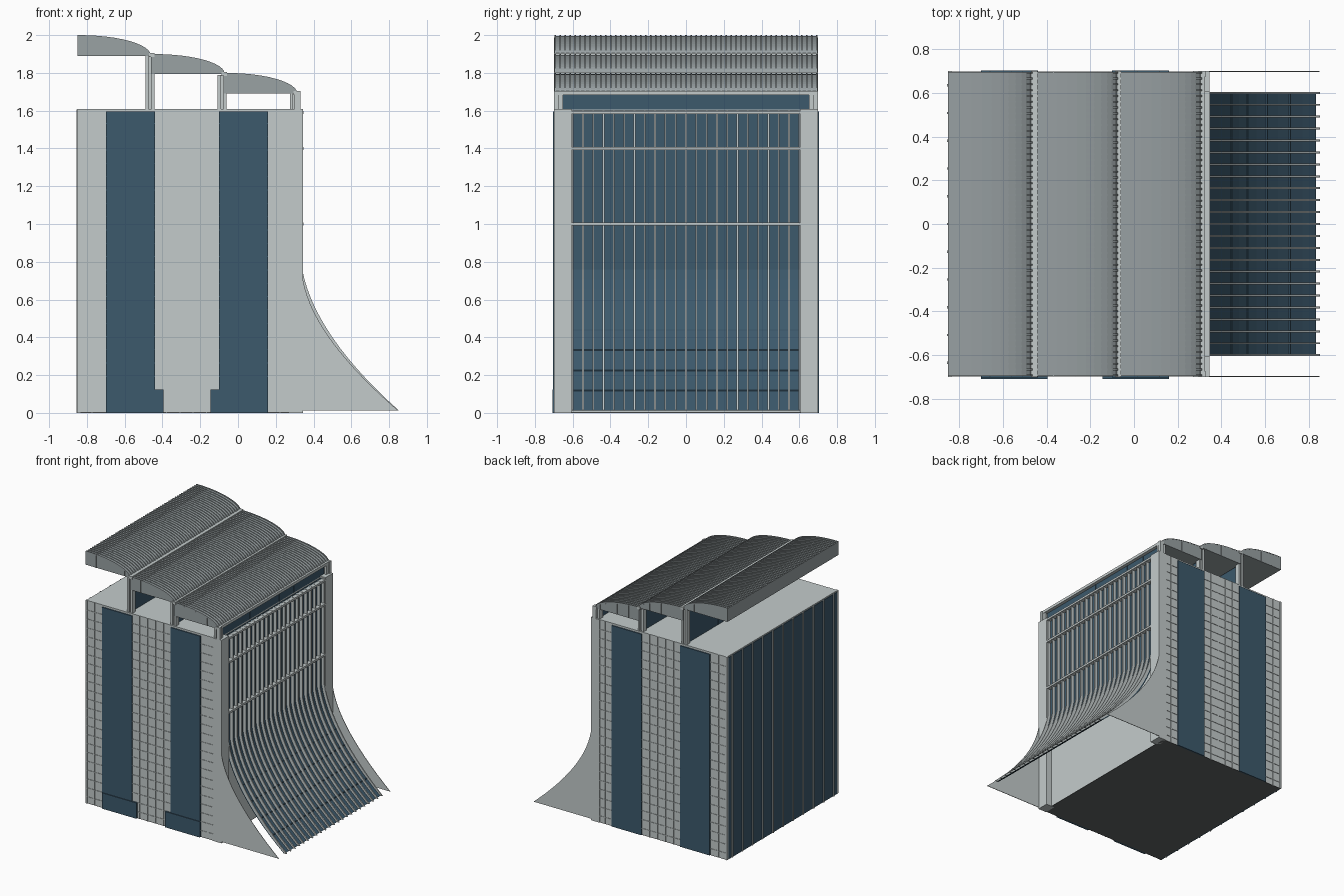
import bpy, bmesh, math

if "Cube" in bpy.data.objects:
    bpy.data.objects.remove(bpy.data.objects["Cube"])


def material(name, rgb):
    m = bpy.data.materials.new(name)
    m.diffuse_color = (*rgb, 1)
    m.use_nodes = True
    m.node_tree.nodes["Principled BSDF"].inputs["Base Color"].default_value = m.diffuse_color
    return m


LIGHT = material("light_cladding", (0.55, 0.60, 0.60))
GLASS = material("blue_glass", (0.045, 0.10, 0.15))
ROOF = material("roof_metal", (0.32, 0.36, 0.37))
DARK = material("dark_base", (0.12, 0.13, 0.13))


def finish(name, bm, mat):
    bmesh.ops.recalc_face_normals(bm, faces=bm.faces[:])
    me = bpy.data.meshes.new(name)
    bm.to_mesh(me)
    bm.free()
    me.materials.append(mat)
    ob = bpy.data.objects.new(name, me)
    bpy.context.collection.objects.link(ob)
    return ob


def prisms(name, parts, mat):
    """Each part is (xz profile, y0, y1), extruded along y."""
    bm = bmesh.new()
    for prof, y0, y1 in parts:
        a = [bm.verts.new((x, y0, z)) for x, z in prof]
        b = [bm.verts.new((x, y1, z)) for x, z in prof]
        n = len(prof)
        bm.faces.new(a)
        bm.faces.new(b[::-1])
        for i in range(n):
            bm.faces.new((a[i], b[i], b[(i + 1) % n], a[(i + 1) % n]))
    return finish(name, bm, mat)


def boxes(name, dims, mat):
    return prisms(name, [([(x0, z0), (x1, z0), (x1, z1), (x0, z1)], y0, y1)
                         for x0, x1, y0, y1, z0, z1 in dims], mat)


def mirror_y(dims):
    return dims + [(x0, x1, -y1, -y0, z0, z1) for x0, x1, y0, y1, z0, z1 in dims]


def bezier(p0, p1, p2, n=14):
    return [tuple((1 - t) ** 2 * a + 2 * t * (1 - t) * b + t * t * c
                  for a, b, c in zip(p0, p1, p2)) for t in (i / n for i in range(n + 1))]


# Main block, underside and front corner piers
boxes("main_block", [(-0.845, 0.295, -0.695, 0.695, 0.004, 1.61)], LIGHT)
boxes("base_slab", [(-0.845, 0.295, -0.695, 0.695, 0, 0.004)], DARK)
boxes("corner_piers", mirror_y([(0.27, 0.345, 0.605, 0.70, 0, 1.61)]), LIGHT)

# Side walls: glass strips, panel joints, low entrance boxes on the front
strips = [(-0.70, -0.44), (-0.10, 0.16)]
boxes("side_glass_strips", mirror_y([(a, b, 0.69, 0.703, 0, 1.595) for a, b in strips]), GLASS)
boxes("entrance_boxes", [(-0.70, -0.395, -0.708, -0.69, 0, 0.125),
                         (-0.145, 0.16, -0.708, -0.69, 0, 0.125)], GLASS)
solid = [(-0.85, -0.70), (-0.44, -0.10), (0.16, 0.31)]
joints = [(a, b, 0.69, 0.6985, z, z + 0.004)
          for a, b in solid for z in (0.05 + 0.0705 * i for i in range(22))]
joints += [(x, x + 0.005, 0.69, 0.6985, 0, 1.61) for x in (-0.775, -0.38, -0.31, -0.24, -0.17, 0.22)]
boxes("wall_panel_joints", mirror_y(joints), LIGHT)
boxes("wall_edge_trims", mirror_y([(-0.85, -0.835, 0.68, 0.70, 0, 1.61)]), LIGHT)

# Back wall: dark glazing with vertical fins
boxes("back_glazing", [(-0.849, -0.84, -0.68, 0.68, 0, 1.60)], GLASS)
boxes("back_fins", [(-0.856, -0.84, y - 0.005, y + 0.005, 0, 1.605)
                    for y in (-0.635 + 0.127 * i for i in range(11))], LIGHT)

# Flared side fins
flare = bezier((0.345, 0.70), (0.40, 0.40), (0.848, 0.012))
fin = flare + [(0.30, 0.012), (0.30, 0.70)]
prisms("flared_side_fins", [(fin, 0.696, 0.70), (fin, -0.70, -0.696)], LIGHT)

# Sweeping curtain wall: glass sheet, vertical mullions and cross rails
g_out = [(0.316, 1.60)] + bezier((0.316, 0.76), (0.385, 0.385), (0.832, 0.012))
g_in = [(0.306, 1.60)] + bezier((0.306, 0.76), (0.375, 0.378), (0.822, 0.012))
prisms("curtain_glass", [(g_out + g_in[::-1], -0.602, 0.602)], GLASS)
m_out = [(0.340, 1.60)] + bezier((0.340, 0.76), (0.405, 0.412), (0.850, 0.014))
bars = [-0.6 + 1.2 * i / 22 for i in range(23)]
prisms("curtain_mullions", [(m_out + g_out[::-1], y - 0.0045, y + 0.0045) for y in bars], LIGHT)
boxes("curtain_rails", [(0.31, 0.348, -0.605, 0.605, z - 0.008, z + 0.008)
                        for z in (1.0, 1.4, 1.59)], LIGHT)
glass_lines = [i for i in range(len(g_out)) if i in (7, 9, 11, 13)]
boxes("glass_joints", [(g_out[i][0] - 0.004, g_out[i][0] + 0.003, -0.6, 0.6,
                        g_out[i][1] - 0.003, g_out[i][1] + 0.003) for i in glass_lines], GLASS)

# Three stepped roof vaults with standing seams
vaults = [(-0.85, 1.995, 1.89), (-0.46, 1.895, 1.795), (-0.075, 1.795, 1.69)]
shells, seams = [], []
for x0, top, low in vaults:
    arc = []
    for i in range(13):
        a = math.pi / 2 * i / 12
        arc.append((x0 + 0.385 * math.sin(a) ** 0.95, low + (top - low) * max(math.cos(a), 0) ** 1.05))
    shells.append((arc + [(x0, low)], -0.695, 0.695))
    raised = [(x + 0.003 * i / 12, z + 0.005) for i, (x, z) in enumerate(arc)]
    for k in range(53):
        y = -0.692 + 1.384 * k / 52
        seams.append((raised + arc[::-1], y - 0.004, y + 0.004))
prisms("roof_vaults", shells, ROOF)
prisms("roof_seams", seams, ROOF)
panels = [(x0 + d, x0 + d + 0.003, 0.69, 0.698, low, low + h)
          for x0, top, low in vaults for d, h in ((0.09, 0.098), (0.19, 0.085), (0.29, 0.06), (0.34, 0.04))]
boxes("gable_joints", mirror_y(panels), ROOF)

# Roof gutters, posts and clerestory glazing beneath each step
gutters, posts, panes, dividers = [], [], [], []
for x, top in ((-0.465, 1.905), (-0.083, 1.805), (0.3, 1.705)):
    gutters.append((x - 0.005, x + 0.024, -0.70, 0.70, top - 0.022, top))
    posts += [(x - 0.026, x - 0.008, 0.65, 0.69, 1.605, top - 0.015),
              (x - 0.008, x + 0.006, 0.66, 0.68, 1.605, top - 0.015),
              (x + 0.006, x + 0.022, 0.65, 0.69, 1.605, top - 0.015)]
    panes.append((x - 0.012, x - 0.002, -0.65, 0.65, 1.605, top - 0.02))
    dividers += [(x - 0.014, x, y - 0.003, y + 0.003, 1.605, top - 0.02)
                 for y in (-0.46 + 0.184 * i for i in range(6))]
boxes("roof_gutters", gutters, LIGHT)
boxes("roof_posts", mirror_y(posts), LIGHT)
boxes("clerestory_glass", panes, GLASS)
boxes("clerestory_dividers", dividers, GLASS)
boxes("front_eave_brackets", mirror_y([(0.30, 0.33, 0.675, 0.70, 1.60, 1.705)]), LIGHT)
